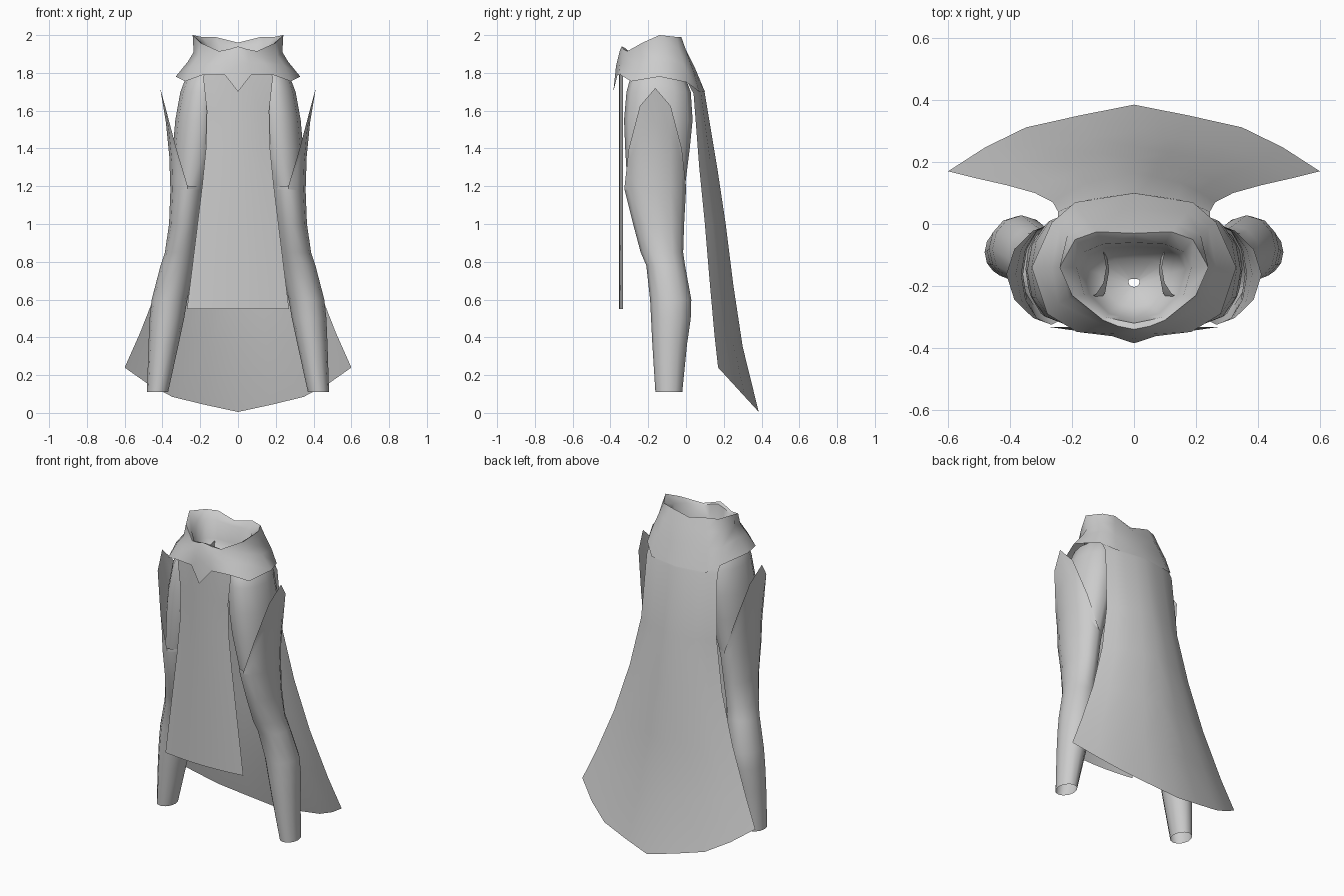
import bpy, math

cloth = bpy.data.materials.new("grey_cloth")
cloth.diffuse_color = (0.6, 0.6, 0.6, 1)


def grid(name, rows, closed=False):
    """Skin rows of points on the +x side and mirror them to the other side."""
    n = len(rows[0])
    verts = [p for r in rows for p in r]
    faces = []
    for i in range(len(rows) - 1):
        for j in range(n if closed else n - 1):
            k = (j + 1) % n
            faces.append((i * n + j, i * n + k, (i + 1) * n + k, (i + 1) * n + j))
    me = bpy.data.meshes.new(name)
    me.from_pydata(verts, [], faces)
    me.materials.append(cloth)
    ob = bpy.data.objects.new(name, me)
    bpy.context.collection.objects.link(ob)
    mod = ob.modifiers.new("mirror", 'MIRROR')
    mod.merge_threshold = 0.0005
    bpy.ops.object.select_all(action='DESELECT')
    ob.select_set(True)
    bpy.context.view_layer.objects.active = ob
    bpy.ops.object.shade_smooth_by_angle(angle=math.radians(50))
    return ob


def ring(z, x0, x1, y0, y1, n=12):
    """Oval cross-section inside the given bounds; angle 0 points outwards."""
    return [((x0 + x1) / 2 + (x1 - x0) / 2 * math.cos(2 * math.pi * i / n),
             (y0 + y1) / 2 + (y1 - y0) / 2 * math.sin(2 * math.pi * i / n), z)
            for i in range(n)]


# Capelet with rolled collar: each column runs rim, roll top, roll base, shoulder, hem
columns = [
    [(0, -.32, 1.93), (0, -.34, 1.94), (0, -.35, 1.92), (0, -.37, 1.84), (0, -.385, 1.70)],
    [(.05, -.31, 1.92), (.05, -.33, 1.925), (.055, -.34, 1.90), (.06, -.355, 1.85), (.07, -.362, 1.79)],
    [(.09, -.30, 1.905), (.10, -.31, 1.915), (.11, -.32, 1.89), (.14, -.335, 1.85), (.185, -.348, 1.79)],
    [(.16, -.23, 1.93), (.20, -.23, 1.96), (.21, -.24, 1.89), (.245, -.255, 1.84), (.28, -.29, 1.755)],
    [(.185, -.14, 1.95), (.24, -.14, 2.0), (.235, -.14, 1.91), (.265, -.14, 1.86), (.33, -.14, 1.78)],
    [(.16, -.09, 1.95), (.19, -.05, 1.99), (.215, -.035, 1.92), (.24, -.01, 1.84), (.265, .005, 1.75)],
    [(.10, -.065, 1.95), (.12, -.025, 1.99), (.14, 0, 1.92), (.17, .035, 1.82), (.19, .07, 1.70)],
    [(0, -.06, 1.94), (0, -.03, 1.96), (0, 0, 1.92), (0, .05, 1.82), (0, .10, 1.70)],
]
capelet = [[c[i] for c in columns] for i in range(5)]
# Lining sinks inwards from the collar rim
lining = [[(x * s, -.19 + (y + .19) * s, z) for x, y, _ in capelet[0]]
          for s, z in ((.1, 1.74), (.6, 1.76), (.9, 1.84))]
grid("capelet", lining + capelet)

# Long back cape: edge point and centre point for each row
cape_rows = [
    ((.245, .0, 1.765), (0, .09, 1.72)),
    ((.245, .04, 1.69), (0, .10, 1.69)),
    ((.262, .07, 1.3), (0, .165, 1.3)),
    ((.32, .10, 1.0), (0, .21, 1.0)),
    ((.41, .125, .7), (0, .25, .68)),
    ((.52, .15, .42), (0, .30, .35)),
    ((.60, .17, .24), (0, .385, .005)),
]
spread = [(0, 0), (.29, .16), (.58, .34), (.8, .64), (1, 1)]
grid("back_cape", [[(e[0] * t, c[1] + (e[1] - c[1]) * w, c[2] + (e[2] - c[2]) * w)
                    for t, w in spread] for e, c in cape_rows])

# Front panel, slightly bowed forwards: height and half width
panel_rows = [(1.84, .15), (1.78, .185), (1.6, .165), (1.4, .17), (1.2, .19), (.55, .27)]
grid("front_panel", [[(w * t, -.355 + .022 * t * t, z) for t in (0, .35, .7, 1)]
                     for z, w in panel_rows])

# Inner sleeves from the shoulder down into the outer sleeves
grid("inner_sleeve", [ring(*r) for r in (
    (1.83, .09, .22, -.24, -.04),
    (1.79, .08, .27, -.29, -.01),
    (1.70, .08, .305, -.315, .025),
    (1.55, .09, .332, -.328, .035),
    (1.40, .11, .345, -.322, .02),
    (1.20, .165, .345, -.31, -.005),
    (1.00, .215, .35, -.27, -.02))], True)

# Outer sleeves with a tall pointed flap on the outside of the arm
base = ring(1.18, .175, .358, -.325, 0)
flap = []
for f in (1, .66, .33):
    row = []
    for i, (x, y, z) in enumerate(base):
        c = max(0, math.cos(2 * math.pi * i / 12))
        row.append((x + .054 * c * c * f * f, y, z + f * (.02 + .52 * c ** 1.4)))
    flap.append(row)
grid("outer_sleeve", flap + [base] + [ring(*r) for r in (
    (1.00, .20, .365, -.28, -.01),
    (.85, .22, .387, -.24, -.015),
    (.78, .23, .41, -.21, -.005),
    (.60, .268, .457, -.19, .028),
    (.50, .285, .468, -.185, .025),
    (.36, .315, .474, -.178, .005),
    (.11, .37, .482, -.162, -.02))], True)
